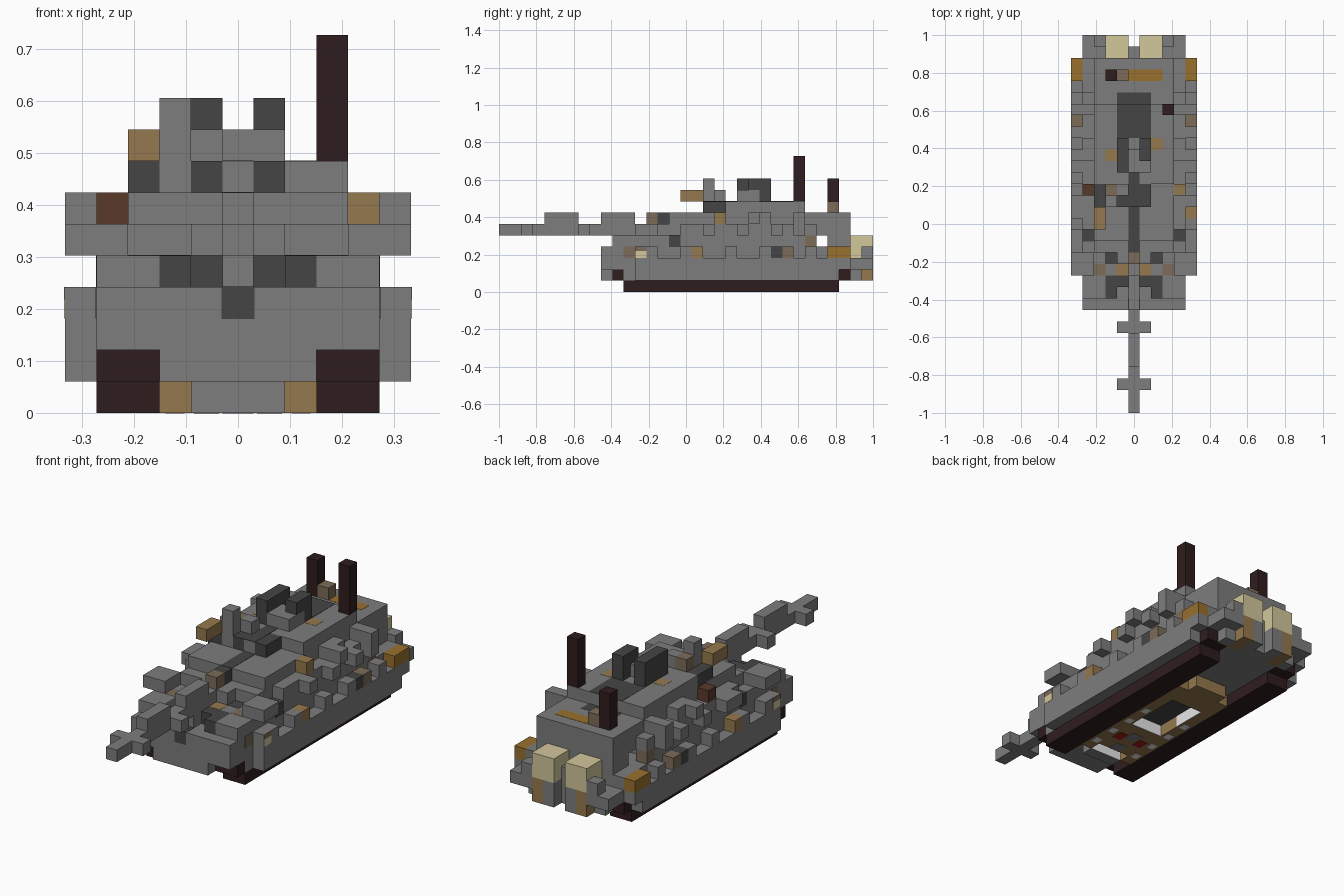
import bpy
import bmesh

default = bpy.data.objects.get("Cube")
if default:
    bpy.data.objects.remove(default, do_unlink=True)

U = 2 / 33  # edge of one cube cell


def material(name, r, g, b):
    m = bpy.data.materials.new(name)
    m.use_nodes = True
    m.diffuse_color = (r, g, b, 1)
    m.node_tree.nodes["Principled BSDF"].inputs["Base Color"].default_value = (r, g, b, 1)
    return m


grey = material("armour grey", .205, .205, .205)
dark = material("dark grey", .06, .06, .06)
track = material("track brown", .028, .012, .013)
cream = material("cream", .65, .57, .33)
tan = material("tan", .3, .19, .077)
dull = material("dull brown", .2, .15, .1)
orange = material("orange brown", .32, .16, .027)
rust = material("rust", .1, .042, .023)
white = material("pale grey", .85, .85, .85)
red = material("red", .35, .01, .01)


def block(name, mat, x, y, z, mirror=False, grow=0.0):
    """Box from cell ranges: x about the centre line, y from the muzzle, z from the ground."""
    bm = bmesh.new()
    sides = [x, (-x[1], -x[0])] if mirror else [x]
    for sx in sides:
        made = bmesh.ops.create_cube(bm, size=1)["verts"]
        for v in made:
            for axis, (lo, hi) in enumerate((sx, y, z)):
                v.co[axis] = (lo + hi) / 2 + v.co[axis] * (hi - lo + grow)
            v.co.y -= 16.5
            v.co *= U
    mesh = bpy.data.meshes.new(name)
    bm.to_mesh(mesh)
    bm.free()
    mesh.materials.append(mat)
    obj = bpy.data.objects.new(name, mesh)
    bpy.context.collection.objects.link(obj)
    return obj


def cell(name, mat, x, y, z, mirror=False, grow=0.0):
    """Single cube; x is its centre column, y and z its lower corner."""
    return block(name, mat, (x - .5, x + .5), (y, y + 1), (z, z + 1), mirror, grow)


def plate(name, mat, x, y, z, mirror=False):
    """Thin painted panel lying across height z."""
    return block(name, mat, x, y, (z - .02, z + .02), mirror)


# Tracks
block("track", track, (2.5, 4.5), (11, 30), (0, 1), True)
block("track_front", track, (2.5, 4.5), (10, 11), (1, 2), True)
block("track_rear", track, (2.5, 4.5), (29, 31), (1, 2), True)

# Lower hull
block("hull_core", grey, (-2.5, 2.5), (9, 31), (1, 4))
block("hull_nose", grey, (-4.5, 4.5), (9, 11), (2, 4))
block("hull_body", grey, (-4.5, 4.5), (11, 29), (1, 4))
block("hull_tail", grey, (-4.5, 4.5), (29, 31), (2, 4))
block("side_skirt", grey, (4.5, 5.5), (12, 30), (1, 3), True)
block("skirt_end", grey, (4.5, 5.5), (30, 31), (2, 3), True)
block("tail_lamp", orange, (4.5, 5.5), (29, 31), (3, 4), True)
cell("nose_hatch", dark, 0, 9, 3, grow=.04)

# Loose cargo cubes along the skirt
for y in (12, 13, 16, 20, 23, 27):
    cell("skirt_box", grey, 5, y, 3, True)
cell("skirt_vent", dark, 5, 24, 3, True)
cell("skirt_pack", tan, 5, 17, 3, True)
cell("skirt_pack_rear", dull, 5, 25, 3, True)
block("skirt_badge", dull, (5.48, 5.52), (12, 13), (3.6, 4), True)
block("skirt_light", cream, (5.48, 5.52), (12, 13), (3, 3.6), True)
block("nose_badge", dull, (4.48, 4.52), (11, 12), (3, 4), True)

# Underside: open frame around two recesses, with pale inner walls
block("belly_frame", tan, (1.5, 2.5), (13, 25), (0, 1), True)
block("belly_frame_rear", tan, (-1.5, 1.5), (23, 26), (0, 1))
block("belly_front", grey, (-1.5, 1.5), (12, 13), (0, 1))
block("belly_bridge", tan, (-1.5, 1.5), (14, 18), (0, 1))
plate("belly_recess_front", tan, (-1.5, 1.5), (13, 14), 1)
plate("belly_recess", dark, (-1.5, 1.5), (18, 23), 1)
block("front_inner_wall", white, (-1.5, 1.5), (12.98, 13.02), (0, 1))
block("middle_inner_wall", white, (-1.5, 1.5), (17.98, 18.02), (0, 1))
block("side_inner_wall", white, (-1.52, -1.48), (20, 23), (0, 1))
for y in range(14, 22, 2):
    plate("belly_stud", white, (1.7, 2.3), (y, y + .7), 0, True)
for y in (14, 16):
    plate("belly_vent", grey, (-.5, .5), (y, y + 1), 0)
plate("belly_light", red, (.6, 1.4), (15.5, 16.5), 0, True)

# Rear stowage
block("rear_drum", cream, (.5, 2.5), (31, 33), (3, 5), True)
block("rear_drum_base", grey, (.5, 1.5), (31, 33), (1, 3), True)
block("rear_drum_strap", tan, (1.5, 2.5), (31, 33), (1, 3), True)
block("rear_box", grey, (2.5, 3.5), (32, 33), (2, 4), True)
block("rear_box_root", grey, (2.5, 3.5), (31, 32), (1, 3), True)
block("rear_step", grey, (3.5, 4.5), (31, 33), (2, 3), True)
block("rear_plate", grey, (-.5, .5), (31, 32), (1, 4))

# Upper hull; an open slot is left ahead of the rear wall
block("upper_hull", grey, (-4.5, 4.5), (12, 27), (4, 5))
block("nose_rib", grey, (-.5, .5), (10, 12), (4, 5))
block("nose_post", grey, (2.5, 4.5), (10, 12), (4, 5), True)
block("nose_vent", dark, (1.5, 2.5), (10, 12), (4, 5), True)
cell("nose_vent_inner", dark, 1, 11, 4, True)
cell("front_pack", tan, 1, 12, 4, True, .03)
cell("front_pack_outer", dull, 3, 12, 4, True, .03)
cell("front_vent", dark, 2, 13, 4, True, .03)
cell("cheek_vent", dark, 4, 15, 4, True, .03)
cell("slot_pack", dull, 4, 27, 4, True)
block("rear_wall", grey, (-3.5, 3.5), (29, 31), (4, 5))
block("rear_deck", grey, (-3.5, 3.5), (26, 31), (5, 7))

# Turret
block("turret_neck", grey, (-3.5, 3.5), (14, 16), (5, 6))
block("turret_base", grey, (-4.5, 4.5), (16, 28), (5, 6))
block("turret_body", grey, (-3.5, 3.5), (15, 27), (6, 7))
block("turret_brow", grey, (-1.5, 1.5), (13, 14), (5, 6))
cell("brow_pack", dull, 0, 13, 6)
cell("brow_vent", dark, 0, 14, 6)
block("turret_roof", grey, (-2.5, 2.5), (20, 27), (7, 8))
block("roof_flank", grey, (2.5, 3.5), (20, 27), (7, 8), True)
for y in (12, 18, 21, 24, 26):
    cell("turret_bracket", grey, 5, y, 5, True)
cell("pack_bracket", grey, -5, 17, 5)
for y in (22, 23, 26):
    cell("turret_rail", grey, 4, y, 6, True)
for y in (22, 26):
    cell("turret_guard", grey, 5, y, 6, True)
block("front_cheek", grey, (3.5, 5.5), (12, 14), (5, 6), True)
cell("flank_pack", tan, 4, 19, 6)
cell("flank_plate", rust, -4, 19, 6)

# Roof fittings
plate("roof_groove", dark, (-.5, .5), (15, 18), 7)
plate("roof_channel", dark, (-.5, .5), (18, 21), 8)
plate("engine_grille", dark, (-1.5, 1.5), (24, 27), 8)
plate("deck_grille", dark, (-1.5, 1.5), (27, 28), 7)
block("roof_vent", dark, (.5, 1.5), (18, 20), (7, 8), True)
block("roof_saddle", grey, (-.5, .5), (18, 20), (7, 8))
block("gun_pack_base", dark, (-3.5, -2.5), (18, 20), (7, 8))
block("gun_pack", tan, (-3.5, -2.5), (16, 18), (8, 9))
block("hatch_post", grey, (-2.5, -1.5), (18, 19), (7, 10))
block("hatch_step", grey, (-2.5, -1.5), (19, 20), (7, 8))
cell("hatch_pack", dull, -2, 19, 8)
cell("hatch_handle", grey, -1, 19, 8)
block("cupola", grey, (-.5, 1.5), (21, 23), (8, 9))
block("cupola_bar", dark, (-1.5, -.5), (21, 24), (8, 10))
block("cupola_block", dark, (.5, 1.5), (22, 24), (9, 10))
cell("cupola_foot", dark, 1, 23, 8)
cell("roof_crate", tan, -2, 22, 7, grow=.03)
cell("roof_crate_left", tan, 2, 23, 7, grow=.03)

# Rear deck trim and aerials
plate("deck_stripe", orange, (-.5, 2.5), (29, 30), 7)
cell("deck_crate", dull, -1, 29, 7)
block("short_aerial", track, (-2.5, -1.5), (29, 30), (7, 10))
block("tall_aerial", track, (2.5, 3.5), (26, 27), (8, 12))

# Main gun
block("barrel", grey, (-.5, .5), (0, 13), (5, 6))
block("barrel_sleeve", grey, (-.5, .5), (4, 7), (6, 7))
block("barrel_mount", grey, (-.5, .5), (9, 12), (6, 7))
cell("muzzle_arm", grey, 1, 2, 5, True)
cell("sleeve_arm", grey, 1, 7, 5, True)
